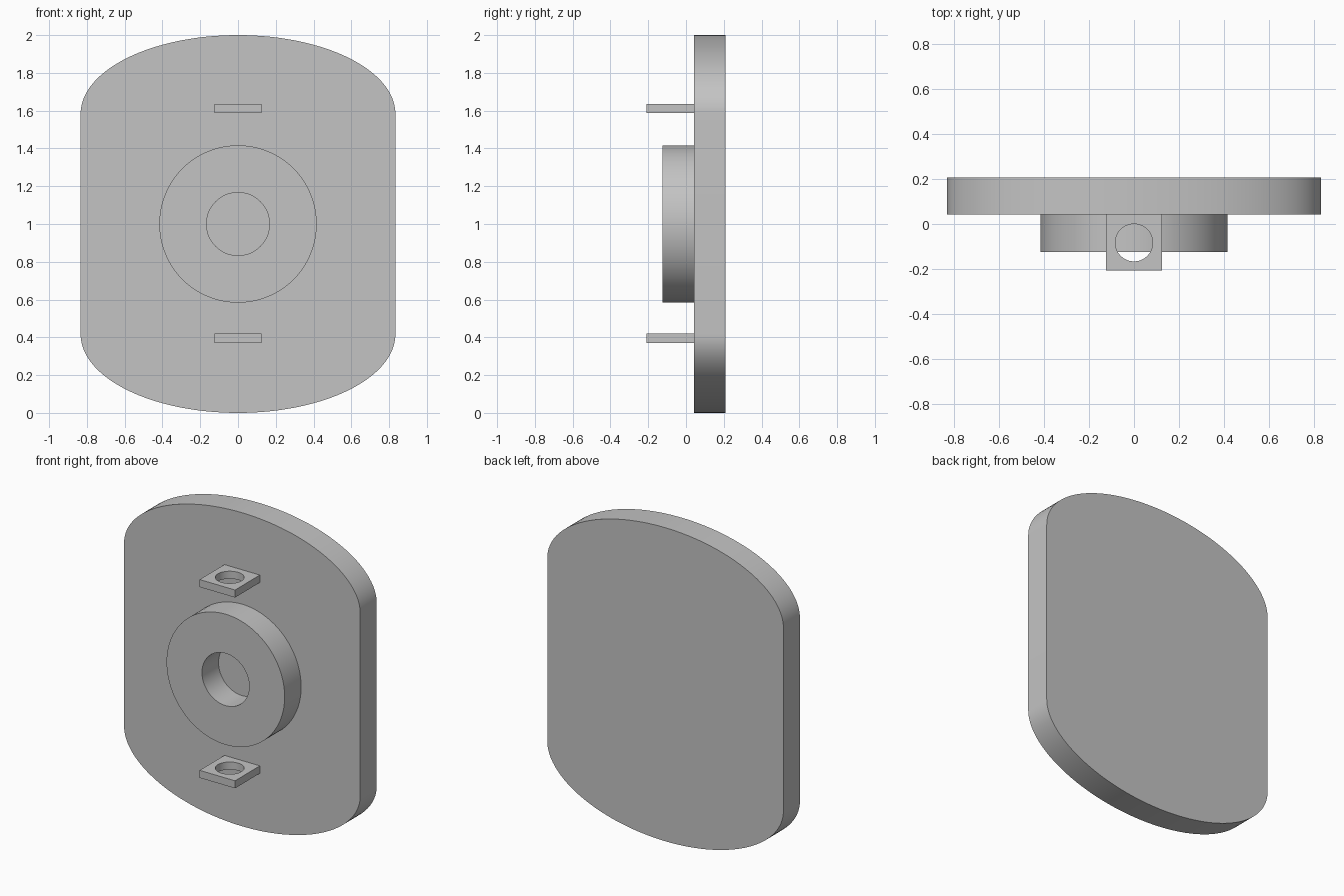
import bpy, bmesh
from math import sin, cos, tau, pi, radians

cube = bpy.data.objects.get("Cube")
if cube:
    bpy.data.objects.remove(cube, do_unlink=True)

grey = bpy.data.materials.new("plain_grey")
grey.use_nodes = True
colour = (0.55, 0.55, 0.55, 1)
grey.diffuse_color = colour
grey.node_tree.nodes["Principled BSDF"].inputs["Base Color"].default_value = colour

U = 1 / 24  # design unit


def arc(rx, ry, cy=0, start=0, sweep=tau, n=96):
    """Points on an elliptical arc; a full turn leaves out the repeated end."""
    count = n if sweep == tau else n + 1
    return [(rx * cos(start + sweep * i / n), cy + ry * sin(start + sweep * i / n))
            for i in range(count)]


def extruded(name, loops, depth, location, upright):
    """Extrude a filled outline, with any inner loops as holes."""
    curve = bpy.data.curves.new(name, "CURVE")
    curve.dimensions = "2D"
    curve.fill_mode = "BOTH"
    curve.extrude = depth / 2
    for loop in loops:
        spline = curve.splines.new("POLY")
        spline.points.add(len(loop) - 1)
        for point, (x, y) in zip(spline.points, loop):
            point.co = (x, y, 0, 1)
        spline.use_cyclic_u = True
    obj = bpy.data.objects.new(name, curve)
    bpy.context.collection.objects.link(obj)
    obj.location = location
    obj.rotation_euler.x = radians(90) if upright else 0
    bpy.ops.object.select_all(action="DESELECT")
    obj.select_set(True)
    bpy.context.view_layer.objects.active = obj
    bpy.ops.object.convert(target="MESH")
    obj = bpy.context.object
    obj.name = name
    # Weld the caps to the walls
    bm = bmesh.new()
    bm.from_mesh(obj.data)
    bmesh.ops.remove_doubles(bm, verts=bm.verts, dist=1e-5)
    bmesh.ops.recalc_face_normals(bm, faces=bm.faces)
    bm.to_mesh(obj.data)
    bm.free()
    obj.data.materials.clear()
    obj.data.materials.append(grey)
    bpy.ops.object.shade_smooth_by_angle(angle=radians(30))
    return obj


# Back plate: straight sides with elliptical top and bottom
outline = (arc(20 * U, 10 * U, 14 * U, 0, pi, 64)
           + arc(20 * U, 10 * U, -14 * U, pi, pi, 64))
extruded("back_plate", [outline], 4 * U, (0, 3 * U, 1), True)

# Raised ring around a blind hole
extruded("centre_ring", [arc(10 * U, 10 * U), arc(4 * U, 4 * U)],
         4 * U, (0, -U, 1), True)

# Pierced tabs above and below the ring
square = [(-3 * U, -3 * U), (3 * U, -3 * U), (3 * U, 3 * U), (-3 * U, 3 * U)]
for name, z in (("upper_tab", 1.612), ("lower_tab", 0.395)):
    extruded(name, [square, arc(2 * U, 2 * U, n=64)], 0.048, (0, -2 * U, z), False)
